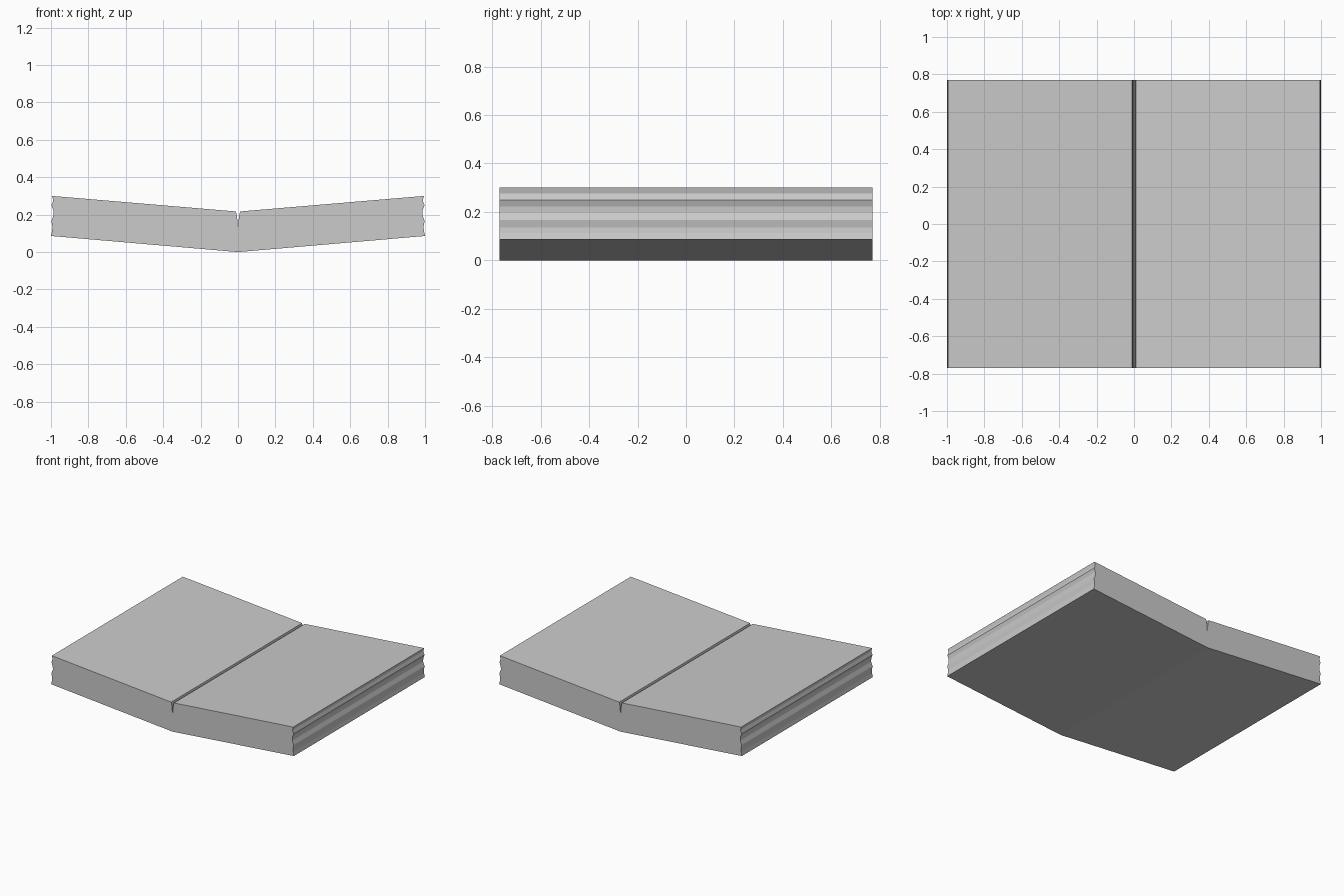
import bpy, bmesh

if "Cube" in bpy.data.objects:
    bpy.data.objects.remove(bpy.data.objects["Cube"])

HALF_DEPTH = 0.77

# Right-hand outline of the open block: bottom corner, wavy page edge, top, gutter
right = [(1.0, 0.086), (0.994, 0.113), (0.992, 0.135), (0.998, 0.167), (0.986, 0.197),
         (0.987, 0.222), (0.997, 0.25), (0.988, 0.275), (0.994, 0.30),
         (0.011, 0.217), (0.005, 0.19)]
left = [(-x, z) for x, z in reversed(right)]
profile = [(0, 0)] + right + [(0, 0.12)] + left

# Extrude the outline along the spine
bm = bmesh.new()
face = bm.faces.new([bm.verts.new((x, -HALF_DEPTH, z)) for x, z in profile])
ext = bmesh.ops.extrude_face_region(bm, geom=[face])
bmesh.ops.translate(bm, vec=(0, 2 * HALF_DEPTH, 0),
                    verts=[v for v in ext["geom"] if isinstance(v, bmesh.types.BMVert)])
bmesh.ops.recalc_face_normals(bm, faces=bm.faces)
mesh = bpy.data.meshes.new("open_book")
bm.to_mesh(mesh)
bm.free()
bpy.context.collection.objects.link(bpy.data.objects.new("open_book", mesh))
